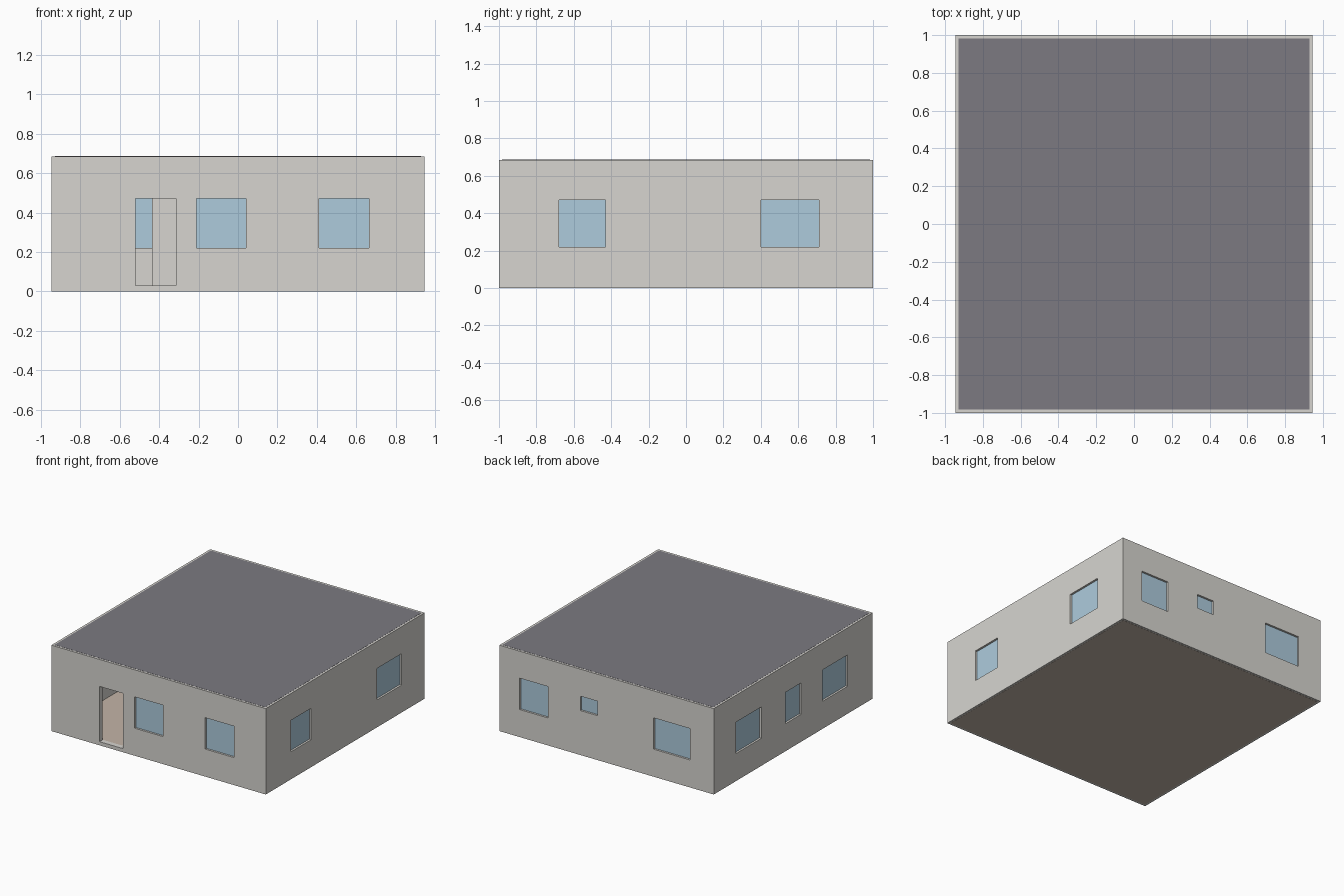
import bpy, bmesh
from mathutils import Matrix, Vector

if "Cube" in bpy.data.objects:
    bpy.data.objects.remove(bpy.data.objects["Cube"])

X, Y, H = 0.945, 1.0, 0.685      # half width, half depth, wall height
T = 0.04                         # wall thickness
SLAB, INSET = 0.03, 0.017        # floor/roof thickness, inset from outer face
SILL, HEAD = 0.22, 0.47          # window heights
HALL = 0.15                      # centre line of the two hall walls


def material(name, rgb):
    m = bpy.data.materials.new(name)
    m.diffuse_color = (*rgb, 1)
    m.use_nodes = True
    m.node_tree.nodes["Principled BSDF"].inputs["Base Color"].default_value = m.diffuse_color
    return m


wall_mat = material("plaster", (0.68, 0.665, 0.63))
glass_mat = material("window_glass", (0.42, 0.60, 0.72))
roof_mat = material("roof_grey", (0.20, 0.195, 0.22))
floor_mat = material("floor_tan", (0.55, 0.46, 0.39))


def boxes(name, spans, mat=None):
    """One object made of boxes given as (x0, x1, y0, y1, z0, z1)."""
    bm = bmesh.new()
    for x0, x1, y0, y1, z0, z1 in spans:
        size = Vector((x1 - x0, y1 - y0, z1 - z0))
        mid = Vector((x0 + x1, y0 + y1, z0 + z1)) / 2
        bmesh.ops.create_cube(bm, size=1, matrix=Matrix.Translation(mid) @ Matrix.Diagonal((*size, 1)))
    mesh = bpy.data.meshes.new(name)
    bm.to_mesh(mesh)
    bm.free()
    ob = bpy.data.objects.new(name, mesh)
    bpy.context.collection.objects.link(ob)
    if mat:
        mesh.materials.append(mat)
    return ob


def cut(target, spans):
    cutter = boxes("cutter", spans)
    cutter.hide_render = True
    mod = target.modifiers.new("cut", 'BOOLEAN')
    mod.operation, mod.solver, mod.object = 'DIFFERENCE', 'EXACT', cutter
    bpy.context.view_layer.objects.active = target
    bpy.ops.object.modifier_apply(modifier=mod.name)
    bpy.data.objects.remove(cutter)


def in_wall(side, a, b, z0, z1, depth):
    """Box across one outer wall, a..b along the wall, centred in its thickness."""
    at = {"front": -Y + T / 2, "back": Y - T / 2, "left": -X + T / 2, "right": X - T / 2}[side]
    lo, hi = at - depth / 2, at + depth / 2
    return (a, b, lo, hi, z0, z1) if side in ("front", "back") else (lo, hi, a, b, z0, z1)


# walls: solid block with the five rooms and the hall taken out
walls = boxes("walls", [(-X, X, -Y, Y, 0.001, H)], wall_mat)
h = T / 2
xi, yi = X - T, Y - T


def room_row(dividers, y0, y1):
    edges = [-xi - h] + dividers + [xi + h]
    return [(a + h, b - h, y0, y1, -0.1, 1) for a, b in zip(edges, edges[1:])]


cut(walls, room_row([0.115], -yi, -HALL - h)
    + room_row([], -HALL + h, HALL - h)
    + room_row([-0.11, 0.40], HALL + h, yi))

# windows: side, start, end, sill
windows = [
    ("front", -0.21, 0.04, SILL), ("front", 0.41, 0.665, SILL),
    ("back", 0.515, 0.765, SILL), ("back", 0.08, 0.23, 0.355), ("back", -0.735, -0.415, SILL),
    ("right", -0.68, -0.43, SILL), ("right", 0.40, 0.71, SILL),
    ("left", 0.40, 0.72, SILL), ("left", -0.10, 0.10, SILL), ("left", -0.685, -0.37, SILL),
]
openings = [in_wall(s, a, b, z, HEAD, T * 1.6) for s, a, b, z in windows]

# entrance and inner doorways
openings.append(in_wall("front", -0.52, -0.315, SLAB, HEAD, T * 1.6))
for y, starts in ((-HALL, (-0.64, 0.45)), (HALL, (-0.64, 0.05, 0.55))):
    openings += [(x, x + 0.205, y - T, y + T, SLAB, HEAD) for x in starts]
cut(walls, openings)

# glass panes, set in the middle of the wall
for i, (s, a, b, z) in enumerate(windows):
    boxes(f"{s}_window_glass_{i + 1}", [in_wall(s, a, b, z, HEAD, 0.008)], glass_mat)

# floor and flat roof slabs
fx, fy = X - INSET, Y - INSET
boxes("floor_slab", [(-fx, fx, -fy, fy, 0, SLAB - 0.001)], floor_mat)
boxes("roof_slab", [(-fx, fx, -fy, fy, H - SLAB, H + 0.001)], roof_mat)
